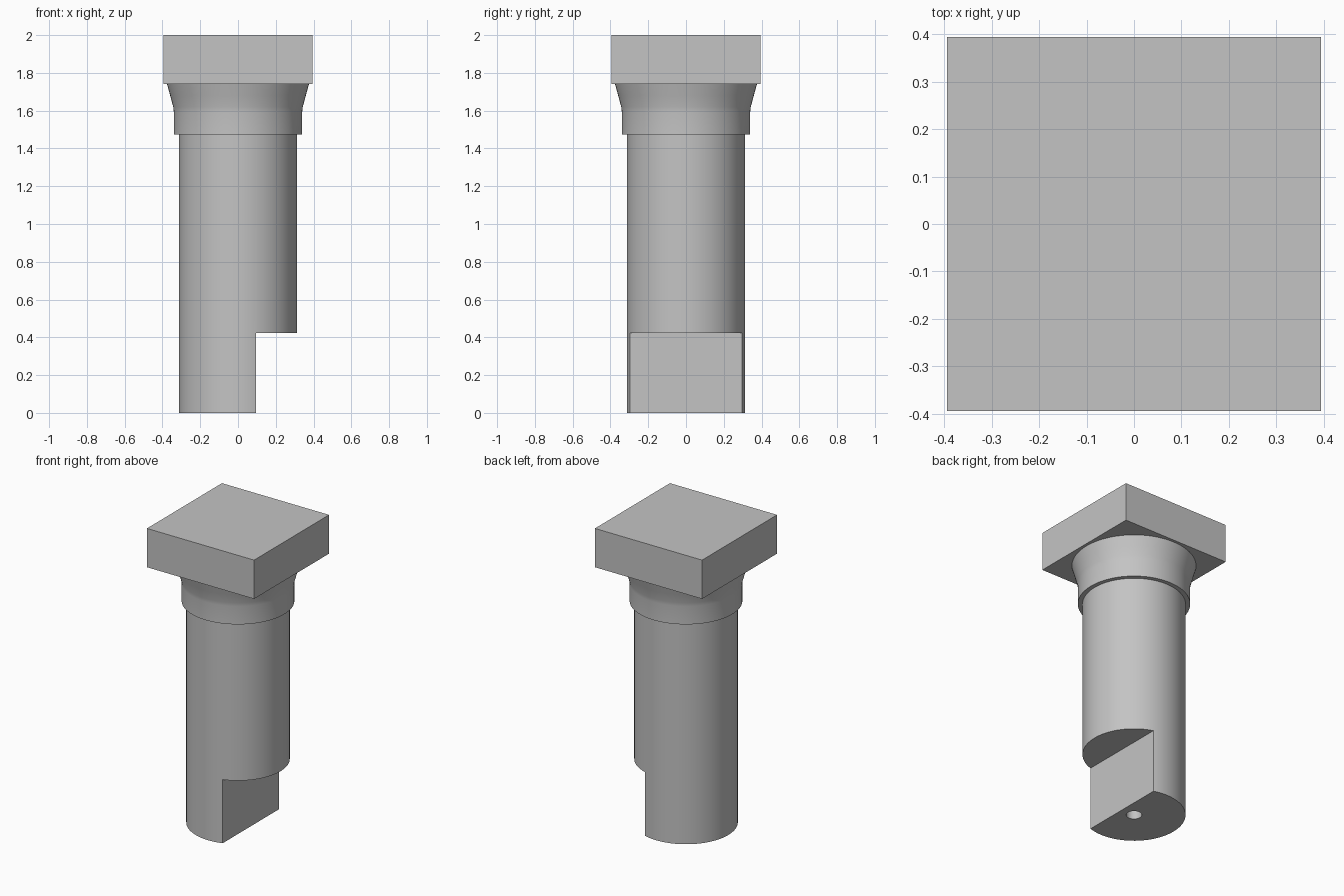
import bpy
import bmesh
import math

cube = bpy.data.objects.get("Cube")
if cube:
    bpy.data.objects.remove(cube, do_unlink=True)

SEGMENTS = 96
SHAFT_R = 0.312
COLLAR_Z = 1.475
HEAD_Z = 1.742

steel = bpy.data.materials.new("plain_grey")
steel.use_nodes = True
steel.diffuse_color = (0.55, 0.55, 0.55, 1)
steel.node_tree.nodes["Principled BSDF"].inputs["Base Color"].default_value = steel.diffuse_color


def add_object(name, bm):
    bmesh.ops.recalc_face_normals(bm, faces=bm.faces)
    mesh = bpy.data.meshes.new(name)
    bm.to_mesh(mesh)
    bm.free()
    mesh.materials.append(steel)
    obj = bpy.data.objects.new(name, mesh)
    bpy.context.collection.objects.link(obj)
    return obj


def box(name, low, high):
    bm = bmesh.new()
    bmesh.ops.create_cube(bm, size=1)
    for v in bm.verts:
        v.co = [h if c > 0 else l for c, l, h in zip(v.co, low, high)]
    return add_object(name, bm)


def lathe(name, profile, segments=SEGMENTS):
    """Closed turned solid from (radius, height) points."""
    bm = bmesh.new()
    rings = [[bm.verts.new((r * math.cos(a), r * math.sin(a), z))
              for a in (math.tau * i / segments for i in range(segments))]
             for r, z in profile]
    for lower, upper in zip(rings, rings[1:]):
        for i in range(segments):
            j = (i + 1) % segments
            bm.faces.new((lower[i], lower[j], upper[j], upper[i]))
    bm.faces.new(rings[0])
    bm.faces.new(rings[-1])
    return add_object(name, bm)


def cut(target, cutter):
    mod = target.modifiers.new("cut", "BOOLEAN")
    mod.operation = "DIFFERENCE"
    mod.solver = "EXACT"
    mod.object = cutter
    bpy.context.view_layer.objects.active = target
    bpy.ops.object.modifier_apply(modifier=mod.name)
    bpy.data.objects.remove(cutter, do_unlink=True)


def smooth(obj):
    bpy.ops.object.select_all(action="DESELECT")
    obj.select_set(True)
    bpy.context.view_layer.objects.active = obj
    bpy.ops.object.shade_smooth_by_angle(angle=math.radians(30))


# Round shaft, with a flat step on the left and a centre hole underneath
shaft = lathe("shaft", [(SHAFT_R, 0), (SHAFT_R, COLLAR_Z + 0.02)])
cut(shaft, box("step_cutter", (0.095, -1, -1), (1, 1, 0.423)))
cut(shaft, lathe("hole_cutter", [(0.048, -0.1), (0.048, 0.25)], 32))
smooth(shaft)

# Collar that flares out under the head
collar = lathe("collar", [(0.34, COLLAR_Z), (0.34, 1.595), (0.343, 1.62),
                          (0.359, 1.68), (0.376, HEAD_Z)])
smooth(collar)

# Square head
box("head", (-0.394, -0.394, HEAD_Z), (0.394, 0.394, 2))
